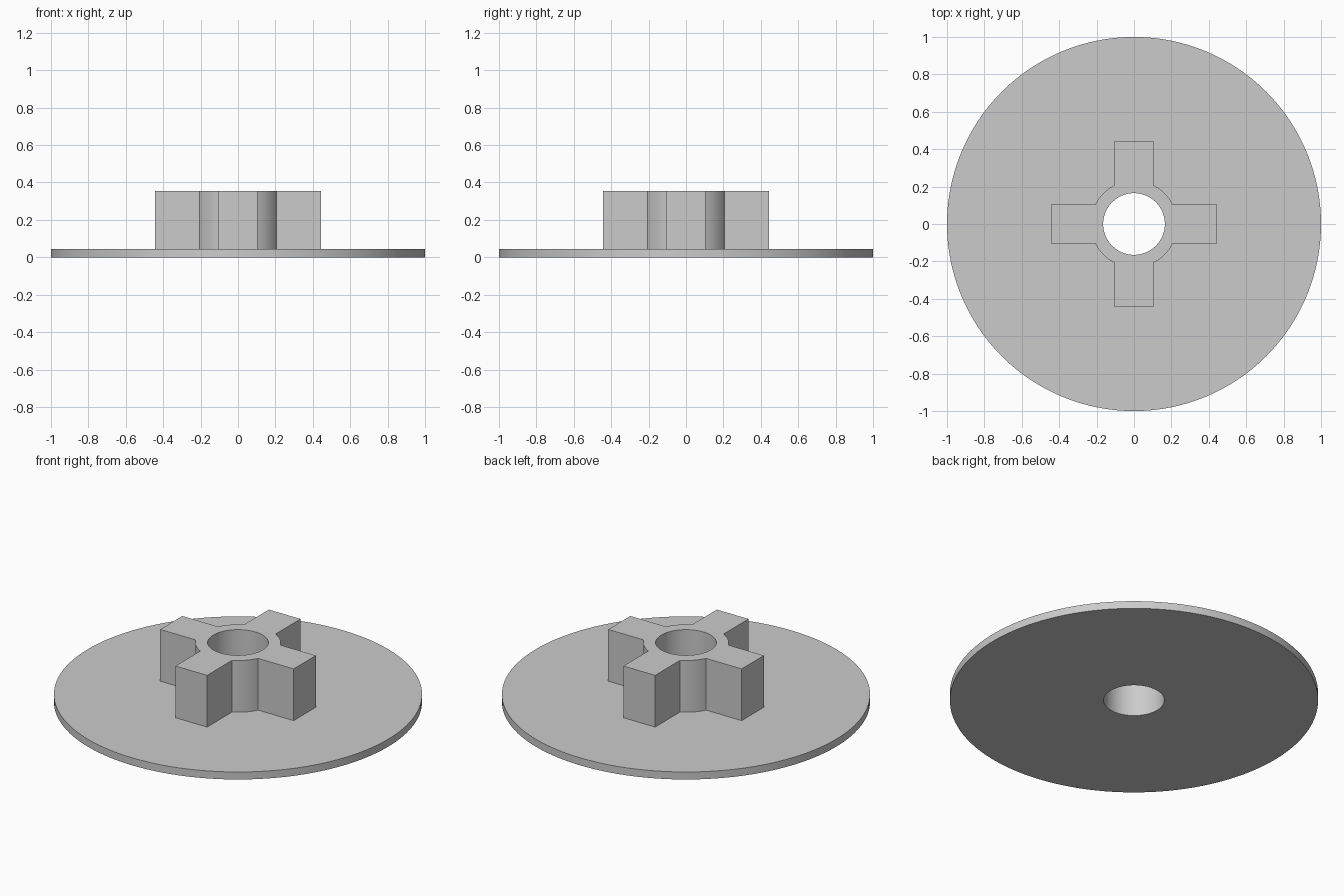
import bpy
import bmesh
from math import asin, cos, sin, pi, radians
from mathutils import Vector, Matrix

PLATE_R, HOLE_R, HUB_R = 1.0, 0.165, 0.232
ARM_REACH, ARM_HALF = 0.4425, 0.105
PLATE_TOP, HUB_TOP = 0.045, 0.355

cube = bpy.data.objects.get("Cube")
if cube:
    bpy.data.objects.remove(cube, do_unlink=True)

grey = bpy.data.materials.new("light grey")
grey.use_nodes = True
grey.diffuse_color = (0.6, 0.6, 0.6, 1)
grey.node_tree.nodes["Principled BSDF"].inputs["Base Color"].default_value = grey.diffuse_color


def circle(radius, count):
    return [Vector((radius * cos(2 * pi * i / count), radius * sin(2 * pi * i / count), 0))
            for i in range(count)]


def cross_outline(arc_steps=10):
    """Four square arms joined by arcs of the round hub."""
    root = asin(ARM_HALF / HUB_R)
    quarter = [Vector((ARM_REACH, -ARM_HALF, 0)), Vector((ARM_REACH, ARM_HALF, 0))]
    for i in range(arc_steps + 1):
        a = root + (pi / 2 - 2 * root) * i / arc_steps
        quarter.append(Vector((HUB_R * cos(a), HUB_R * sin(a), 0)))
    return [Matrix.Rotation(k * pi / 2, 3, 'Z') @ p for k in range(4) for p in quarter]


def extruded_part(name, loops, bottom, top):
    """Fill an outline with its hole, then extrude it upward."""
    bm = bmesh.new()
    edges = []
    for loop in loops:
        verts = [bm.verts.new(p + Vector((0, 0, bottom))) for p in loop]
        edges += [bm.edges.new((verts[i - 1], verts[i])) for i in range(len(verts))]
    bmesh.ops.triangle_fill(bm, edges=edges, use_beauty=True, normal=(0, 0, 1))
    result = bmesh.ops.extrude_face_region(bm, geom=bm.faces[:], use_keep_orig=True)
    raised = [g for g in result["geom"] if isinstance(g, bmesh.types.BMVert)]
    bmesh.ops.translate(bm, verts=raised, vec=(0, 0, top - bottom))
    bmesh.ops.recalc_face_normals(bm, faces=bm.faces[:])
    mesh = bpy.data.meshes.new(name)
    bm.to_mesh(mesh)
    bm.free()
    mesh.materials.append(grey)
    obj = bpy.data.objects.new(name, mesh)
    bpy.context.collection.objects.link(obj)
    bpy.ops.object.select_all(action='DESELECT')
    obj.select_set(True)
    bpy.context.view_layer.objects.active = obj
    bpy.ops.object.shade_smooth_by_angle(angle=radians(30))
    return obj


# Round base plate and cross-shaped hub, both pierced by the shaft hole
hole = circle(HOLE_R, 64)
extruded_part("base_plate", [circle(PLATE_R, 128), hole], 0, PLATE_TOP)
extruded_part("cross_hub", [cross_outline(), hole], PLATE_TOP, HUB_TOP)
